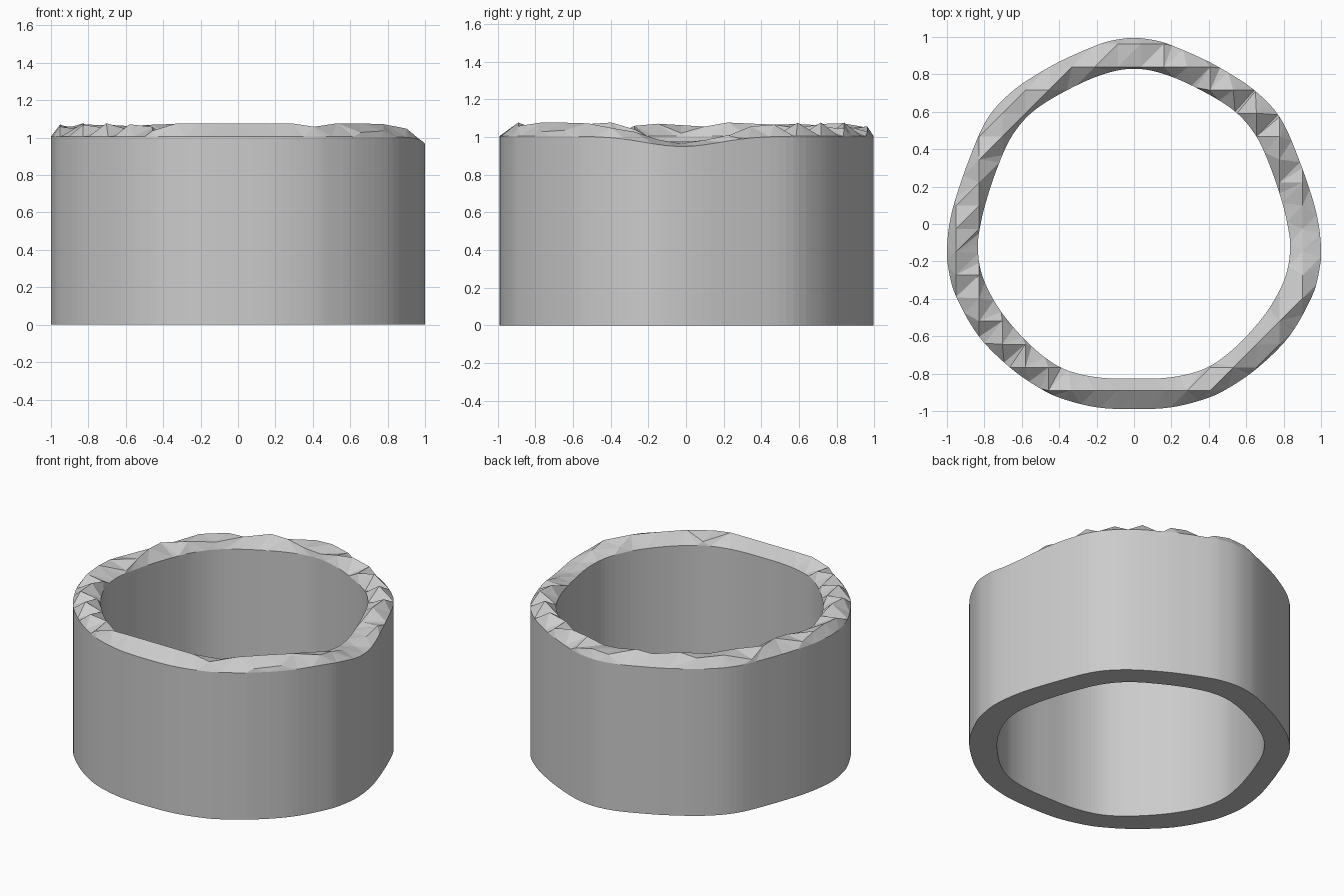
import bpy, bmesh, math
from mathutils import Vector
from mathutils.geometry import delaunay_2d_cdt

if "Cube" in bpy.data.objects:
    bpy.data.objects.remove(bpy.data.objects["Cube"])

# Half outlines of the ring wall (mirrored in x)
OUTER = [(0, .995), (.09, .986), (.18, .963), (.32, .905), (.46, .835), (.64, .718), (.78, .57), (.88, .35),
         (.97, .08), (1, -.12), (.99, -.25), (.95, -.39), (.83, -.6), (.66, -.77), (.5, -.88),
         (.38, -.935), (.2, -.98), (0, -.99)]
INNER = [(0, .83), (.15, .805), (.33, .73), (.53, .61), (.65, .475), (.725, .315), (.785, .14), (.82, 0),
         (.835, -.13), (.81, -.28), (.73, -.44), (.62, -.58), (.5, -.695), (.39, -.768), (.27, -.807),
         (.14, -.825), (0, -.827)]


def smooth_loop(half, steps=5):
    """Closed Catmull-Rom curve through a half outline and its mirror."""
    p = [Vector(q) for q in half] + [Vector((-x, y)) for x, y in half[-2:0:-1]]
    n, out = len(p), []
    for i in range(n):
        a, b, c, d = p[i - 1], p[i], p[(i + 1) % n], p[(i + 2) % n]
        for s in range(steps):
            t = s / steps
            out.append(.5 * (2 * b + (c - a) * t + (2 * a - 5 * b + 4 * c - d) * t * t
                             + (3 * b - a - 3 * c + d) * t ** 3))
    return out


def inside(q, loop):
    hit = False
    for a, b in zip(loop, loop[1:] + loop[:1]):
        if (a.y > q.y) != (b.y > q.y) and q.x < a.x + (q.y - a.y) / (b.y - a.y) * (b.x - a.x):
            hit = not hit
    return hit


def distance(q, loop):
    best = 9
    for a, b in zip(loop, loop[1:] + loop[:1]):
        d = b - a
        t = max(0, min(1, (q - a).dot(d) / d.length_squared))
        best = min(best, (a + d * t - q).length)
    return best


outer, inner = smooth_loop(OUTER), smooth_loop(INNER)

# Lay a grid with diagonals over the ring and cut it along both outlines
verts, edges = [], []
for loop in (outer, inner):
    k = len(verts)
    verts += loop
    edges += [(k + i, k + (i + 1) % len(loop)) for i in range(len(loop))]
N, STEP = 18, .1235
k = len(verts)
verts += [Vector((-1.0745 + STEP * i, -1.0135 + STEP * j)) for j in range(N) for i in range(N)]
for j in range(N):
    for i in range(N):
        for di, dj in ((1, 0), (0, 1), (1, 1)):
            if i + di < N and j + dj < N:
                edges.append((k + j * N + i, k + (j + dj) * N + i + di))
pts, _, tris, *_ = delaunay_2d_cdt(verts, edges, [], 0, 1e-5)


def top_height(q):
    """Rims at 1, raised ridge between them, and a dip on the right."""
    do, di = distance(q, outer), distance(q, inner)
    dip = math.exp(-((q.y + .02) / .28) ** 2) if q.x > .6 else 0
    if do < 1e-3:
        return 1.005 - .055 * dip
    if di < 1e-3:
        return 1.005 - .03 * dip
    return 1.005 + .072 * math.sqrt(min(1, min(do, di) / .06)) * (1 - dip) - .04 * dip


# Rough top, flat base and the walls between them
bm = bmesh.new()
top, base = {}, {}


def vert(store, i, is_top):
    if i not in store:
        store[i] = bm.verts.new((pts[i].x, pts[i].y, top_height(pts[i]) if is_top else 0))
    return store[i]


for t in tris:
    c = sum((pts[i] for i in t), Vector((0, 0))) / len(t)
    if inside(c, outer) and not inside(c, inner):
        bm.faces.new([vert(top, i, True) for i in t])
        bm.faces.new([vert(base, i, False) for i in reversed(t)])
pair = {top[i]: base[i] for i in top}
for e in [e for e in bm.edges if e.is_boundary and e.verts[0] in pair]:
    a, b = e.verts
    bm.faces.new((a, b, pair[b], pair[a]))
bmesh.ops.recalc_face_normals(bm, faces=bm.faces)
mesh = bpy.data.meshes.new("ring_wall")
bm.to_mesh(mesh)
bm.free()

grey = bpy.data.materials.new("plain grey")
grey.diffuse_color = (.6, .6, .6, 1)
grey.use_nodes = True
grey.node_tree.nodes["Principled BSDF"].inputs["Base Color"].default_value = grey.diffuse_color
mesh.materials.append(grey)
ring = bpy.data.objects.new("ring_wall", mesh)
bpy.context.collection.objects.link(ring)
